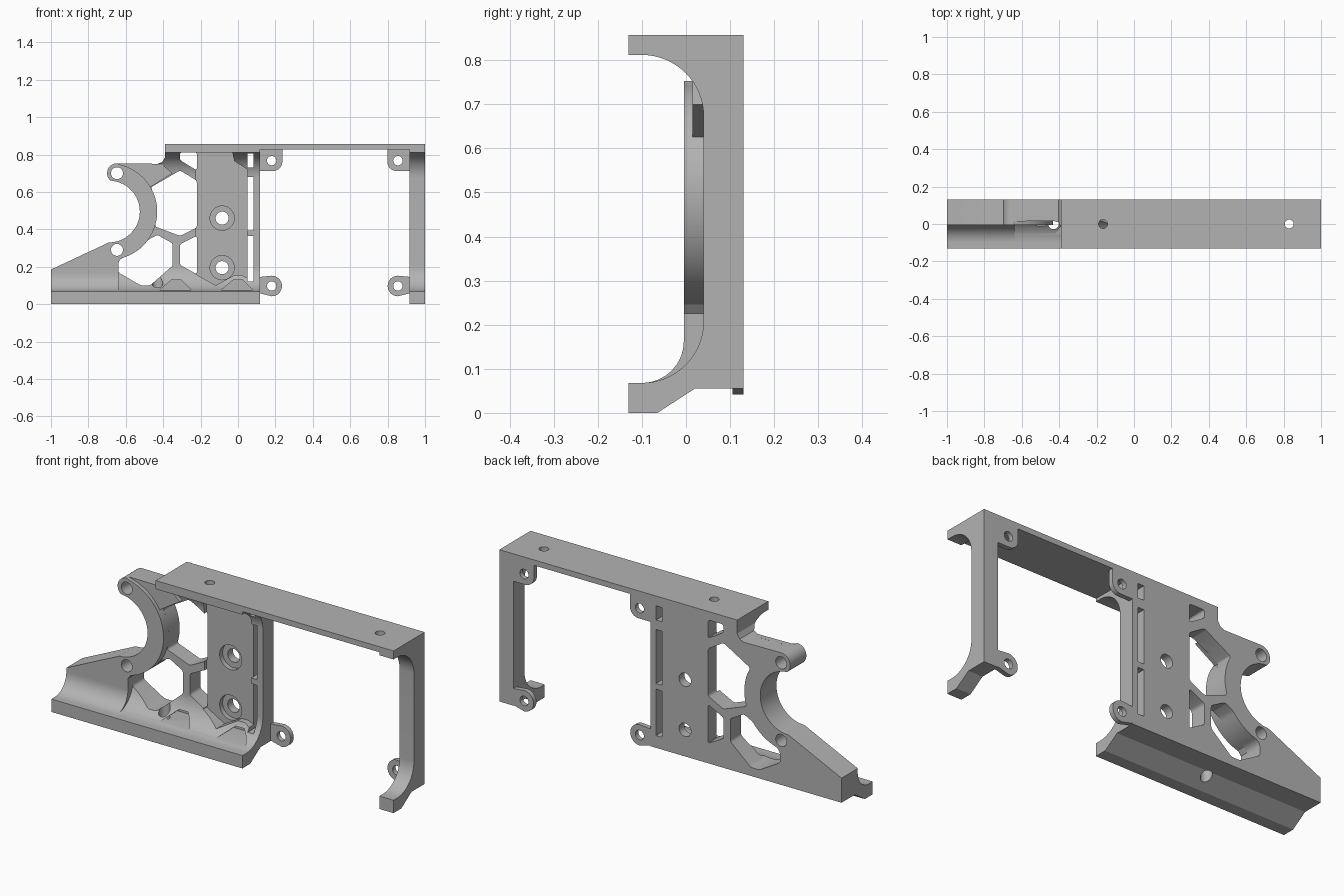
import bpy, bmesh
from math import sin, cos, radians, pi

if "Cube" in bpy.data.objects:
    bpy.data.objects.remove(bpy.data.objects["Cube"])

grey = bpy.data.materials.new("light grey plastic")
grey.use_nodes = True
grey.diffuse_color = (0.45, 0.45, 0.45, 1)
grey.node_tree.nodes["Principled BSDF"].inputs["Base Color"].default_value = (0.45, 0.45, 0.45, 1)

PLACE = {"X": lambda a, b, t: (t, a, b),
         "Y": lambda a, b, t: (a, t, b),
         "Z": lambda a, b, t: (a, b, t)}


def prism(name, pts, axis, lo, hi):
    """Extrude a closed outline along one axis."""
    bm = bmesh.new()
    face = bm.faces.new([bm.verts.new(PLACE[axis](a, b, lo)) for a, b in pts])
    res = bmesh.ops.extrude_face_region(bm, geom=[face])
    move = [hi - lo if c == axis else 0 for c in "XYZ"]
    bmesh.ops.translate(bm, vec=move, verts=[v for v in res["geom"] if isinstance(v, bmesh.types.BMVert)])
    bmesh.ops.recalc_face_normals(bm, faces=bm.faces)
    mesh = bpy.data.meshes.new(name)
    bm.to_mesh(mesh)
    bm.free()
    mesh.materials.append(grey)
    ob = bpy.data.objects.new(name, mesh)
    bpy.context.collection.objects.link(ob)
    return ob


def arc(cx, cy, r, a0, a1, n=16):
    return [(cx + r * cos(radians(a0 + (a1 - a0) * i / n)),
             cy + r * sin(radians(a0 + (a1 - a0) * i / n))) for i in range(n + 1)]


def apply_mod(ob, mod):
    bpy.context.view_layer.objects.active = ob
    bpy.ops.object.modifier_apply(modifier=mod.name)


def cut(ob, pts, axis="Y", lo=-0.3, hi=0.3, round_corners=0):
    """Subtract an extruded outline, optionally with rounded corners."""
    tool = prism("cutter", pts, axis, lo, hi)
    tool.hide_render = True
    if round_corners:
        bev = tool.modifiers.new("round", "BEVEL")
        bev.width, bev.segments = round_corners, 3
        bev.limit_method, bev.angle_limit = "ANGLE", radians(25)
        apply_mod(tool, bev)
    mod = ob.modifiers.new("cut", "BOOLEAN")
    mod.operation, mod.solver, mod.object = "DIFFERENCE", "EXACT", tool
    apply_mod(ob, mod)
    bpy.data.objects.remove(tool)


def hole(ob, a, b, r, axis="Y", lo=-0.3, hi=0.3):
    cut(ob, arc(a, b, r, 0, 345, 23), axis, lo, hi)


def box(a0, a1, b0, b1):
    return [(a0, b0), (a1, b0), (a1, b1), (a0, b1)]


# Shared C-shaped section: top flange, web, and bottom foot with large fillets
section = ([(-0.13, 0), (-0.065, 0), (0.02, 0.055), (0.13, 0.055), (0.13, 0.857),
            (-0.13, 0.857), (-0.13, 0.812)]
           + arc(-0.1, 0.672, 0.14, 90, 0) + arc(-0.1, 0.208, 0.14, 0, -90)
           + [(-0.13, 0.068)])

RX, RZ, R_IN, R_OUT = -0.69, 0.495, 0.165, 0.258
boss_holes = [(-0.647, 0.70), (-0.647, 0.29)]
inner_edge = ([(-1, 0.185), (-0.69, 0.33)] + arc(RX, RZ, R_IN, -85, 85, 32)
              + arc(-0.647, 0.70, 0.053, 225, 90))

# Main frame with rail, web and flange
frame = prism("main_frame", section, "X", -1, 0.117)
cut(frame, [(-1.1, 0.14)] + inner_edge
    + [(-0.43, 0.75), (-0.405, 0.76), (-0.39, 0.785), (-0.39, 0.95), (-1.1, 0.95)])

# Honeycomb windows
windows = [
    arc(RX, RZ, R_OUT, -18, 30) + [(-0.31, 0.715), (-0.22, 0.66), (-0.22, 0.41), (-0.31, 0.365)],
    [(-0.31, 0.812), (-0.31, 0.77), (-0.22, 0.715), (-0.22, 0.812)],
    arc(RX, RZ, R_OUT, -75, -36) + [(-0.43, 0.37), (-0.35, 0.325), (-0.35, 0.205),
                                    (-0.47, 0.1), (-0.52, 0.1), (-0.64, 0.17), (-0.64, 0.225)],
    [(-0.31, 0.32), (-0.22, 0.365), (-0.22, 0.16), (-0.31, 0.21)],
]
for w in windows:
    cut(frame, w, round_corners=0.012)
for z0, z1 in [(0.12, 0.365), (0.395, 0.68), (0.73, 0.805)]:
    cut(frame, box(0.05, 0.084, z0, z1))

# Recessed mounting block and pockets above the rail
cut(frame, [(-0.225, 0.812), (-0.03, 0.812), (-0.02, 0.765), (0.05, 0.72), (0.05, 0.14),
            (0.02, 0.155), (-0.02, 0.155), (-0.12, 0.1), (-0.225, 0.16)], "Y", -0.3, 0.06)
for cx in (-0.33, 0.0):
    cut(frame, [(cx - 0.09, 0.075), (cx - 0.025, 0.13), (cx + 0.025, 0.13), (cx + 0.08, 0.075)],
        "Y", -0.3, 0.095)
for z in (0.46, 0.195):
    hole(frame, -0.085, z, 0.035)
    hole(frame, -0.085, z, 0.065, "Y", -0.3, 0.085)
for x, z in boss_holes:
    hole(frame, x, z, 0.032)
hole(frame, -0.165, 0, 0.024, "Z", 0.7, 1)
hole(frame, -0.43, 0, 0.028, "Z", -0.2, 0.24)

# Thicker curved cradle and wedge on the front of the frame
cradle = prism("curved_cradle", [(-1, 0.1)] + inner_edge + arc(RX, RZ, R_OUT, 78, -75, 32)
               + [(-0.64, 0.225), (-0.64, 0.1)], "Y", -0.005, 0.045)
for x, z in boss_holes:
    hole(cradle, x, z, 0.032)
arm = prism("upper_arm", [(-0.647, 0.753), (-0.41, 0.75), (-0.35, 0.70), (-0.47, 0.625), (-0.6, 0.72)],
            "Y", 0.015, 0.045)
fillet = prism("wedge_fillet", arc(-0.1, 0.163, 0.095, -90, 0) + [(0.045, 0.163), (0.045, 0.068)],
               "X", -1, -0.64)

# End post and top bridge
post = prism("end_post", section, "X", 0.917, 1)
bridge = prism("top_bridge", box(0.117, 0.917, -0.13, 0.13), "Z", 0.828, 0.857)
hole(bridge, 0.83, 0, 0.024, "Z", 0.7, 1)

# Four screw lugs, mirrored across the opening
upper = ([(0.11, 0.83), (0.237, 0.83)] + arc(0.187, 0.762, 0.05, 0, -90, 8) + [(0.11, 0.712)])
lower = [(0.11, 0.145)] + arc(0.18, 0.097, 0.055, 90, -90) + [(0.11, 0.06)]
lugs = []
for side, flip in (("inner", False), ("outer", True)):
    for level, pts, z in (("upper", upper, 0.767), ("lower", lower, 0.097)):
        mx = lambda x: 1.035 - x if flip else x
        lug = prism(side + "_" + level + "_lug", [(mx(x), h) for x, h in pts], "Y", 0.105, 0.13)
        hole(lug, mx(0.18), z, 0.025)
        lugs.append(lug)

# Smooth shading with sharp edges kept
bpy.ops.object.select_all(action="DESELECT")
for ob in [frame, cradle, arm, fillet, post, bridge] + lugs:
    ob.select_set(True)
bpy.context.view_layer.objects.active = frame
bpy.ops.object.shade_smooth_by_angle(angle=radians(30))
